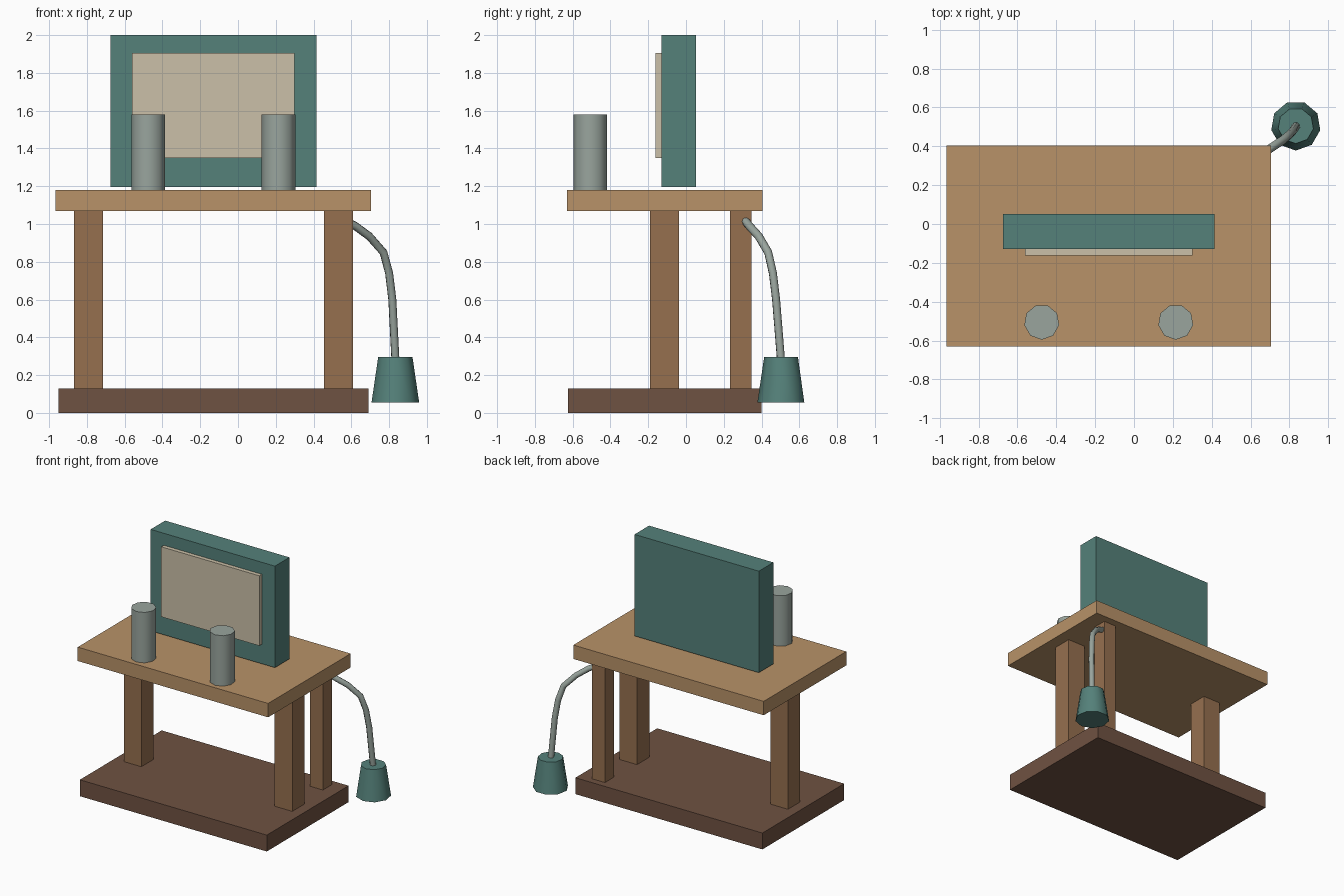
import bpy
import math

default_cube = bpy.data.objects.get("Cube")
if default_cube:
    bpy.data.objects.remove(default_cube, do_unlink=True)


def material(name, rgb):
    mat = bpy.data.materials.new(name)
    mat.use_nodes = True
    colour = (*rgb, 1.0)
    mat.diffuse_color = colour
    mat.node_tree.nodes["Principled BSDF"].inputs["Base Color"].default_value = colour
    return mat


teal = material("teal", (0.09, 0.22, 0.195))
light_wood = material("light_wood", (0.48, 0.288, 0.138))
brown_wood = material("brown_wood", (0.305, 0.162, 0.078))
dark_wood = material("dark_wood", (0.159, 0.084, 0.054))
grey_metal = material("grey_metal", (0.32, 0.375, 0.34))
cream = material("cream", (0.597, 0.527, 0.392))


def box(name, mat, x, y, z):
    """Box given by its (low, high) extent on each axis."""
    spans = (x, y, z)
    bpy.ops.mesh.primitive_cube_add(size=1, location=[sum(s) / 2 for s in spans])
    obj = bpy.context.object
    obj.name = name
    obj.scale = [s[1] - s[0] for s in spans]
    bpy.ops.object.transform_apply(location=False, rotation=False, scale=True)
    obj.data.materials.append(mat)
    return obj


def round_part(name, mat, x, y, z, bottom, top, sides=9):
    """Nine-sided tapered cylinder with a corner towards the front."""
    bpy.ops.mesh.primitive_cone_add(
        vertices=sides, radius1=bottom, radius2=top, depth=z[1] - z[0],
        location=(x, y, sum(z) / 2), rotation=(0, 0, math.pi))
    obj = bpy.context.object
    obj.name = name
    obj.data.materials.append(mat)
    bpy.ops.object.shade_smooth_by_angle(angle=math.radians(45))
    return obj


# Table: base board, top board and three legs
box("base_board", dark_wood, (-0.95, 0.69), (-0.625, 0.4), (0, 0.13))
box("table_top", light_wood, (-0.965, 0.705), (-0.63, 0.405), (1.07, 1.18))
for name, x, y, half in (("right_leg", -0.792, -0.113, 0.077),
                         ("left_leg", 0.532, -0.113, 0.077),
                         ("back_leg", 0.525, 0.29, 0.056)):
    box(name, brown_wood, (x - half, x + half), (y - half, y + half), (0.01, 1.08))

# Upright display with a raised panel on its front
box("display_case", teal, (-0.675, 0.415), (-0.13, 0.052), (1.195, 2.0))
box("display_panel", cream, (-0.56, 0.3), (-0.162, -0.13), (1.35, 1.905))

# Pair of cups at the front of the table
for name, x in (("right_cup", -0.475), ("left_cup", 0.215)):
    round_part(name, grey_metal, x, -0.505, (1.18, 1.58), 0.091, 0.091)

# Bent arm hanging from the back leg
path = [(0.53, 0.3, 1.035), (0.62, 0.335, 0.99), (0.695, 0.385, 0.935),
        (0.77, 0.435, 0.85), (0.8, 0.46, 0.74), (0.817, 0.477, 0.6),
        (0.833, 0.502, 0.29)]
curve = bpy.data.curves.new("lamp_arm", "CURVE")
curve.dimensions = "3D"
curve.bevel_depth = 0.022
curve.bevel_resolution = 2
curve.use_fill_caps = True
spline = curve.splines.new("POLY")
spline.points.add(len(path) - 1)
for point, co in zip(spline.points, path):
    point.co = (*co, 1)
curve.materials.append(grey_metal)
arm = bpy.data.objects.new("lamp_arm", curve)
bpy.context.collection.objects.link(arm)

# Tapered shade at the end of the arm
round_part("lamp_shade", teal, 0.833, 0.506, (0.055, 0.297), 0.128, 0.092)
